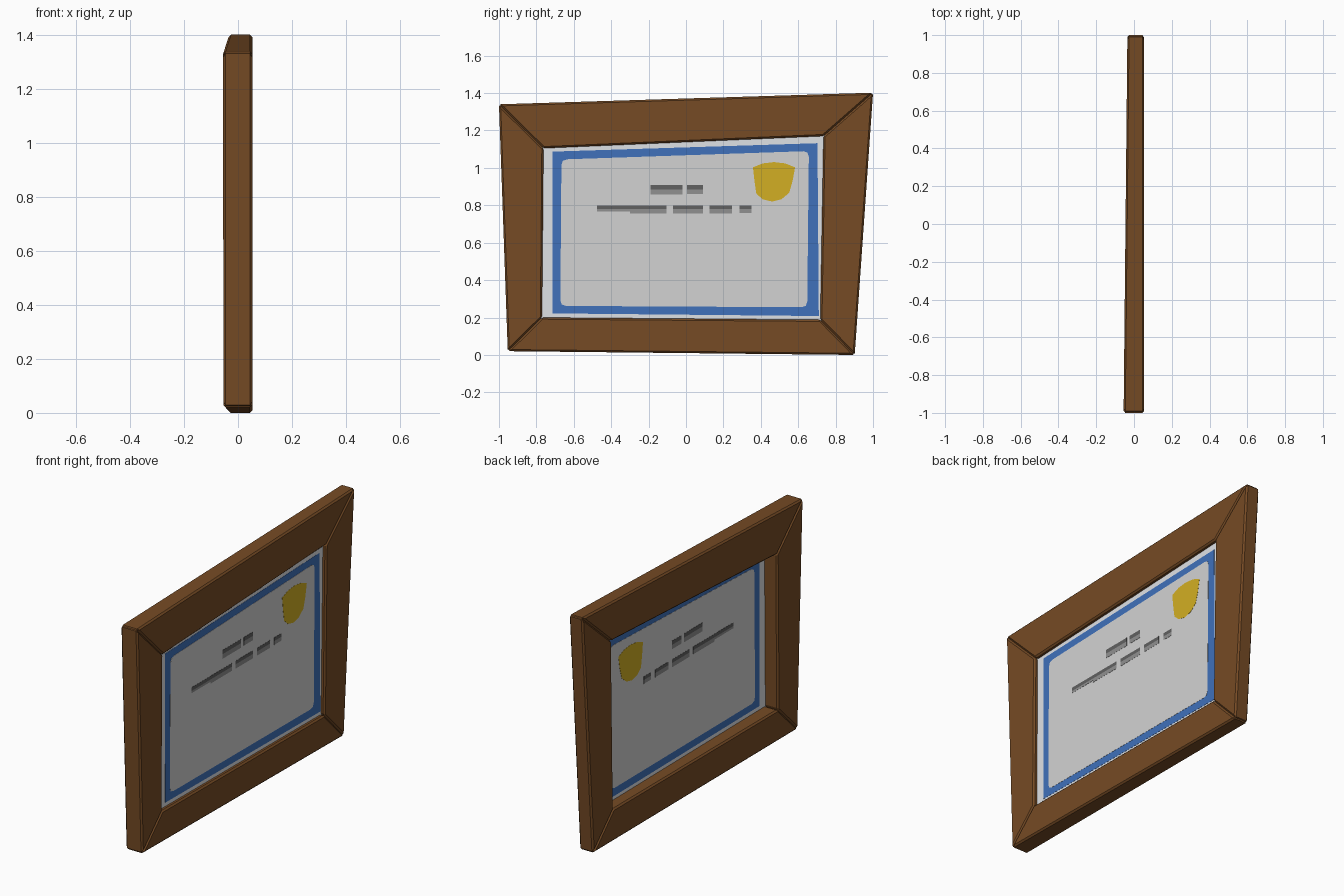
import bpy, bmesh
from mathutils import Vector

if "Cube" in bpy.data.objects:
    bpy.data.objects.remove(bpy.data.objects["Cube"])


def material(name, rgb):
    m = bpy.data.materials.new(name)
    m.diffuse_color = (*rgb, 1)
    m.use_nodes = True
    m.node_tree.nodes["Principled BSDF"].inputs["Base Color"].default_value = m.diffuse_color
    return m


WOOD = material("brown wood", (0.18, 0.07, 0.018))
MARGIN = material("white margin", (0.74, 0.76, 0.79))
BLUE = material("blue border", (0.05, 0.165, 0.5))
PAPER = material("grey paper", (0.65, 0.65, 0.65))
GOLD = material("gold seal", (0.65, 0.43, 0.017))
DARK = material("dark grey ink", (0.12, 0.12, 0.12))
GREY = material("light grey ink", (0.28, 0.28, 0.28))


def prism(name, pts, x_back, x_front, mat):
    """Extrude a (y, z) outline along x; x_back may vary with y."""
    bm = bmesh.new()
    back = [bm.verts.new((x_back(y), y, z)) for y, z in pts]
    front = [bm.verts.new((x_front, y, z)) for y, z in pts]
    bm.faces.new(back)
    bm.faces.new(front[::-1])
    n = len(pts)
    for i in range(n):
        j = (i + 1) % n
        bm.faces.new((back[i], front[i], front[j], back[j]))
    bmesh.ops.recalc_face_normals(bm, faces=bm.faces)
    me = bpy.data.meshes.new(name)
    bm.to_mesh(me)
    bm.free()
    ob = bpy.data.objects.new(name, me)
    bpy.context.collection.objects.link(ob)
    me.materials.append(mat)
    return ob


PAPER_X = 0.03


def plate(name, pts, thick, mat):
    """Thin painted plate showing on both sides of the sheet."""
    return prism(name, pts, lambda y: PAPER_X - thick / 2, PAPER_X + thick / 2, mat)


def clipped(pts, r):
    """Soften the corners of an outline."""
    out = []
    for i, p in enumerate(pts):
        p = Vector(p)
        a = (Vector(pts[i - 1]) - p).normalized()
        b = (Vector(pts[(i + 1) % len(pts)]) - p).normalized()
        out += [p + a * r, p + (a + b) * r * 0.25, p + b * r]
    return [tuple(v) for v in out]


# Crooked frame: four mitred, chamfered bars
outer = [(-1.0, 1.34), (1.0, 1.402), (0.902, 0.0), (-0.953, 0.02)]
inner = [(-0.762, 1.105), (0.735, 1.17), (0.718, 0.188), (-0.77, 0.2)]
for i, side in enumerate(("top", "right", "bottom", "left")):
    j = (i + 1) % 4
    bar = prism("frame_" + side, [outer[i], outer[j], inner[j], inner[i]],
                lambda y: -0.045 + 0.01 * y, 0.053, WOOD)
    bev = bar.modifiers.new("chamfer", "BEVEL")
    bev.width = 0.009
    bev.segments = 1
    bev.limit_method = 'NONE'

# Certificate sheet, border and centre
sheet = [(y * 1.02, z + (0.015 if z > 0.6 else -0.015)) for y, z in inner]
plate("certificate_sheet", sheet, 0.002, MARGIN)
plate("blue_border", [(-0.715, 1.087), (0.703, 1.132), (0.71, 0.208), (-0.713, 0.222)],
      0.004, BLUE)
plate("certificate_centre",
      clipped([(-0.666, 1.045), (0.657, 1.09), (0.648, 0.255), (-0.672, 0.262)], 0.03),
      0.006, PAPER)

# Gold shield-shaped seal
plate("gold_seal", [(0.358, 1.003), (0.41, 1.024), (0.47, 1.031), (0.53, 1.024),
                    (0.583, 1.003), (0.57, 0.93), (0.552, 0.867), (0.51, 0.832),
                    (0.46, 0.82), (0.41, 0.832), (0.376, 0.862), (0.366, 0.93)],
      0.008, GOLD)

# Blank ink strokes: dark upper half, lighter lower half
strokes = [(-0.19, -0.02, 0.908, 0.885, 0.858), (0.005, 0.09, 0.908, 0.885, 0.86),
           (-0.475, -0.3, 0.8, 0.78, 0.767), (-0.3, -0.105, 0.8, 0.78, 0.756),
           (-0.07, 0.09, 0.8, 0.78, 0.755), (0.125, 0.245, 0.8, 0.78, 0.756),
           (0.285, 0.35, 0.8, 0.78, 0.758)]
for k, (a, b, top, mid, low) in enumerate(strokes):
    plate(f"ink_dark_{k}", [(a, top), (b, top), (b, mid), (a, mid)], 0.008, DARK)
    plate(f"ink_light_{k}", [(a, mid), (b, mid), (b, low), (a, low)], 0.008, GREY)
